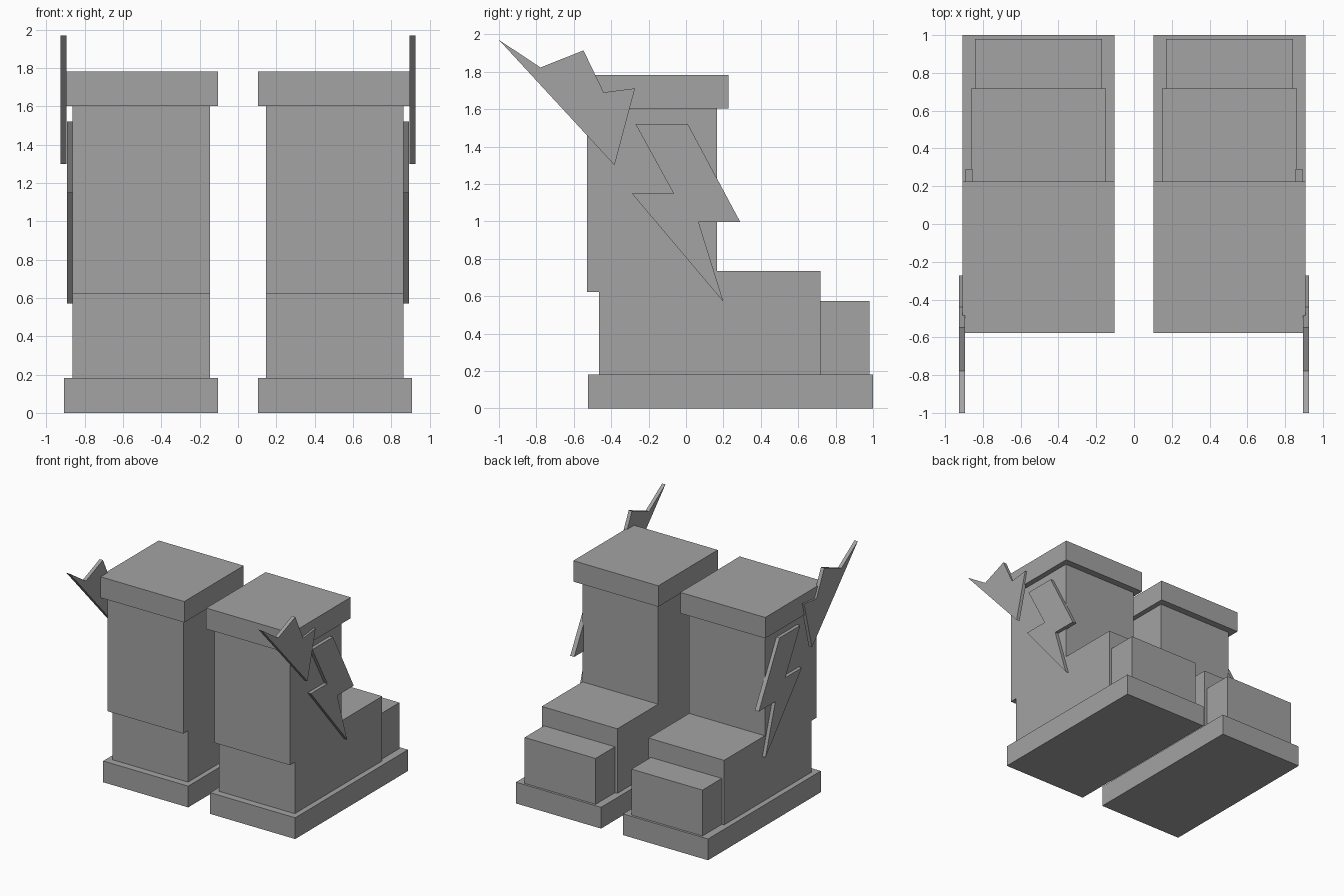
import bpy
import bmesh

if "Cube" in bpy.data.objects:
    bpy.data.objects.remove(bpy.data.objects["Cube"])

grey = bpy.data.materials.new("stone grey")
grey.diffuse_color = (0.366, 0.366, 0.366, 1)
grey.use_nodes = True
grey.node_tree.nodes["Principled BSDF"].inputs["Base Color"].default_value = grey.diffuse_color


def extrude_profile(name, points, x0, x1):
    """Closed side outline of (y, z) points, extruded from x0 to x1."""
    bm = bmesh.new()
    face = bm.faces.new([bm.verts.new((x0, y, z)) for y, z in points])
    new = bmesh.ops.extrude_face_region(bm, geom=[face])["geom"]
    verts = [v for v in new if isinstance(v, bmesh.types.BMVert)]
    bmesh.ops.translate(bm, verts=verts, vec=(x1 - x0, 0, 0))
    bmesh.ops.recalc_face_normals(bm, faces=bm.faces)
    mesh = bpy.data.meshes.new(name)
    bm.to_mesh(mesh)
    bm.free()
    mesh.materials.append(grey)
    obj = bpy.data.objects.new(name, mesh)
    bpy.context.collection.objects.link(obj)


def box(y0, y1, z0, z1):
    return [(y0, z0), (y1, z0), (y1, z1), (y0, z1)]


# Side outlines, each with its inner and outer distance from the middle
BODY = [(-0.465, 0.18), (0.718, 0.18), (0.718, 0.735), (0.167, 0.735),
        (0.167, 1.605), (-0.53, 1.605), (-0.53, 0.622), (-0.465, 0.622)]
BOLT = [(-0.27, 1.52), (0.01, 1.52), (0.29, 0.997), (0.067, 0.997),
        (0.2, 0.57), (-0.29, 1.15), (-0.067, 1.15)]
WING = [(-1.0, 1.97), (-0.778, 1.823), (-0.548, 1.914), (-0.44, 1.69),
        (-0.273, 1.711), (-0.382, 1.30)]
PARTS = {
    "sole": (box(-0.525, 1.0, 0, 0.182), 0.104, 0.909),
    "boot_body": (BODY, 0.147, 0.863),
    "toe": (box(0.718, 0.98, 0.182, 0.575), 0.17, 0.842),
    "cuff": (box(-0.578, 0.226, 1.603, 1.782), 0.104, 0.909),
    "lightning_bolt": (BOLT, 0.855, 0.893),
    "wing": (WING, 0.895, 0.926),
}

# Matching pair of boots
for side, sign in (("left", -1), ("right", 1)):
    for part, (outline, inner, outer) in PARTS.items():
        extrude_profile(f"{side}_{part}", outline, sign * inner, sign * outer)
